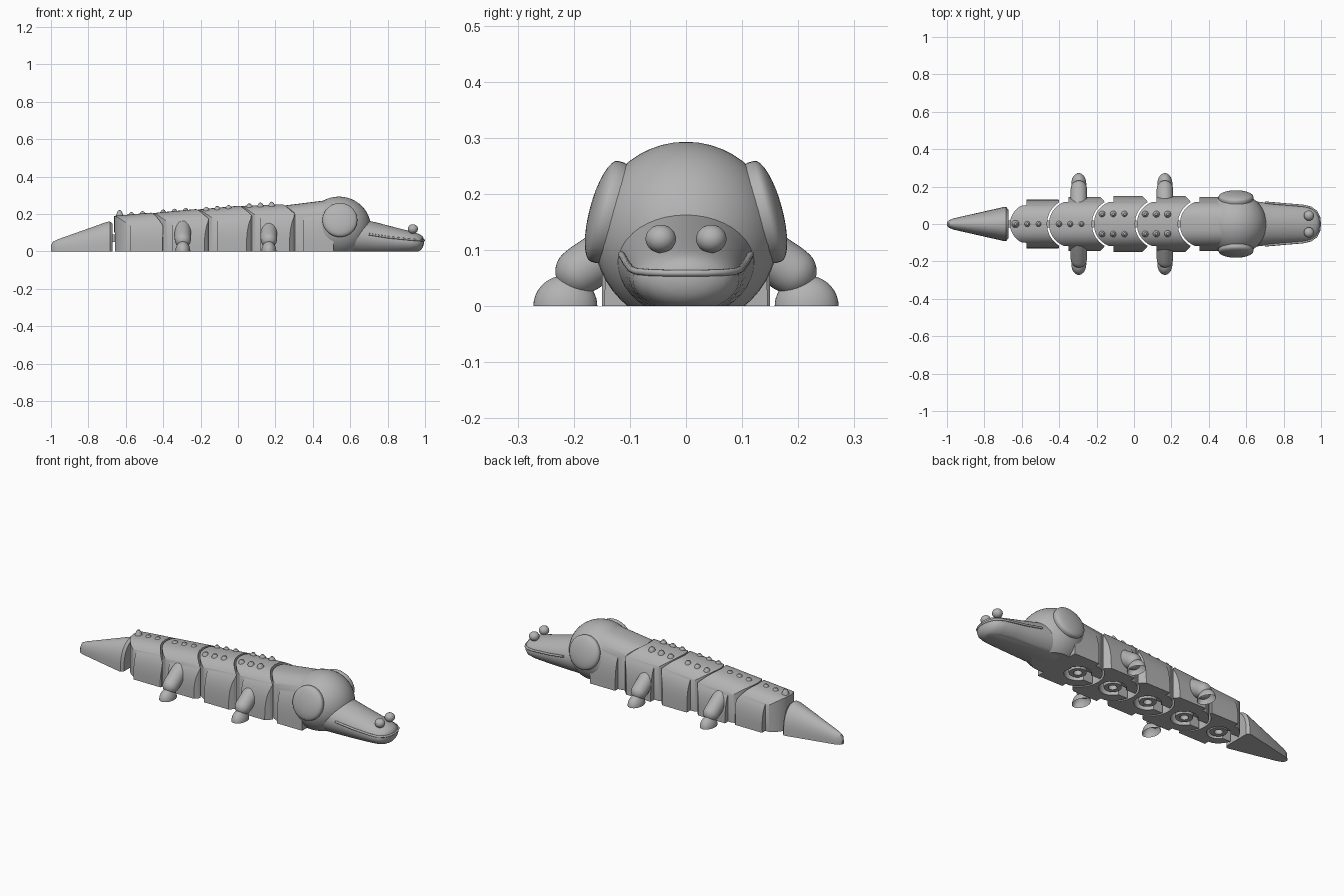
import bpy
import bmesh
from math import pi, sin, cos, sqrt, radians
from mathutils import Matrix, Vector

old = bpy.data.objects.get("Cube")
if old:
    bpy.data.objects.remove(old, do_unlink=True)

GREY = (0.45, 0.45, 0.45, 1)
grey = bpy.data.materials.new("plain grey")
grey.use_nodes = True
grey.diffuse_color = GREY
grey.node_tree.nodes["Principled BSDF"].inputs["Base Color"].default_value = GREY


def finish(name, bm, matrix=None, angle=35):
    """Turn a bmesh into a shaded object."""
    if matrix:
        bm.transform(matrix)
    bmesh.ops.remove_doubles(bm, verts=bm.verts, dist=0.0002)
    bmesh.ops.recalc_face_normals(bm, faces=bm.faces)
    mesh = bpy.data.meshes.new(name)
    bm.to_mesh(mesh)
    bm.free()
    mesh.materials.append(grey)
    obj = bpy.data.objects.new(name, mesh)
    bpy.context.collection.objects.link(obj)
    shade(obj, angle)
    return obj


def shade(obj, angle=35):
    bpy.ops.object.select_all(action="DESELECT")
    obj.select_set(True)
    bpy.context.view_layer.objects.active = obj
    bpy.ops.object.shade_smooth_by_angle(angle=radians(angle))


def cut_floor(bm):
    """Slice everything below the ground and close the base."""
    geom = bm.verts[:] + bm.edges[:] + bm.faces[:]
    cut = bmesh.ops.bisect_plane(bm, geom=geom, plane_co=(0, 0, 0), plane_no=(0, 0, 1), clear_inner=True)
    edges = [e for e in cut["geom_cut"] if isinstance(e, bmesh.types.BMEdge)]
    bmesh.ops.holes_fill(bm, edges=edges)


def ball(name, centre, radii, grounded=False):
    bm = bmesh.new()
    bmesh.ops.create_uvsphere(bm, u_segments=40, v_segments=24, radius=1)
    bm.transform(Matrix.Translation(centre) @ Matrix.Diagonal((*radii, 1)))
    if grounded:
        cut_floor(bm)
    return finish(name, bm)


def loft(name, rings, grounded=True, angle=35):
    """Skin closed rings of points and cap both ends."""
    bm = bmesh.new()
    loops = [[bm.verts.new(p) for p in ring] for ring in rings]
    for a, b in zip(loops, loops[1:]):
        for i in range(len(a)):
            j = (i + 1) % len(a)
            bm.faces.new((a[i], a[j], b[j], b[i]))
    bm.faces.new(loops[0])
    bm.faces.new(loops[-1])
    if grounded:
        cut_floor(bm)
    return finish(name, bm, angle=angle)


def lathe(name, profile, matrix, closed=False, steps=40):
    """Spin a (radius, height) profile about local z."""
    bm = bmesh.new()
    pts = [bm.verts.new((r, 0, z)) for r, z in profile]
    pairs = list(zip(pts, pts[1:])) + ([(pts[-1], pts[0])] if closed else [])
    edges = [bm.edges.new(p) for p in pairs]
    bmesh.ops.spin(bm, geom=pts + edges, cent=(0, 0, 0), axis=(0, 0, 1), angle=2 * pi, steps=steps)
    return finish(name, bm, matrix)


def box(name, lo, hi):
    lo, hi = Vector(lo), Vector(hi)
    bm = bmesh.new()
    bmesh.ops.create_cube(bm, size=1)
    return finish(name, bm, Matrix.Translation((lo + hi) / 2) @ Matrix.Diagonal((*(hi - lo), 1)))


def carve(obj, cutters):
    for cutter in cutters:
        cutter.hide_render = True
        mod = obj.modifiers.new("cut", "BOOLEAN")
        mod.operation, mod.solver, mod.object = "DIFFERENCE", "EXACT", cutter
        bpy.context.view_layer.objects.active = obj
        bpy.ops.object.modifier_apply(modifier=mod.name)
        bpy.data.objects.remove(cutter, do_unlink=True)
    shade(obj)


def body_link(name, c, r, w, h0, h1, nxt=None, end=0):
    """Arched link: round nose about x=c, hollow rear fitting the next link."""
    edge = r - 0.008
    ys = [w * abs(cos(t * pi / 36)) ** 0.62 * (1 if t < 18 else -1) for t in range(37)]
    ys = sorted(ys + [s * (edge + d) for s in (-1, 1) for d in (-0.0005, 0.0005)])

    def back(y):
        return c - sqrt(r * r - y * y) if abs(y) <= edge else c - 0.02

    def front(y):
        if nxt is None:
            return end
        if abs(y) < 0.118:
            return nxt - sqrt(0.135 ** 2 - y * y)
        return nxt - 0.07 - max(0, abs(y) - 0.125)

    rings = []
    for y in ys:
        arch = max(0, 1 - abs(y / w) ** 2.9) ** (1 / 2.9)
        a, b = back(y), front(y)
        rings.append([(a, y, 0), (a, y, h0 * arch), (b, y, h1 * arch), (b, y, 0)])
    obj = loft(name, rings, grounded=False)
    hole = lathe("socket_cutter", [(0, -0.02), (r * 0.56, -0.02), (r * 0.56, 0.11), (0, 0.11)],
                 Matrix.Translation((c, 0, 0)))
    slot = box("slot_cutter", (c - 0.2, -0.03, -0.02), (c, 0.03, 0.1))
    carve(obj, [hole, slot])
    # hinge ring and the tab that carries it
    lathe(name + "_hinge_ring", [(0.022, 0.004), (0.045, 0.004), (0.05, 0.09), (0.022, 0.09)],
          Matrix.Translation((c, 0, 0)), closed=True)
    box(name + "_hinge_tab", (c - r - 0.04, -0.018, 0.05), (c - 0.04, 0.018, 0.09))


# Body links from rear to neck
body_link("rear_link", -0.555, 0.108, 0.13, 0.19, 0.207, nxt=-0.33)
body_link("hip_link", -0.33, 0.125, 0.145, 0.205, 0.226, nxt=-0.09)
body_link("middle_link", -0.09, 0.125, 0.15, 0.224, 0.244, nxt=0.14)
body_link("shoulder_link", 0.14, 0.125, 0.15, 0.243, 0.252, nxt=0.37)
body_link("neck_link", 0.37, 0.125, 0.145, 0.245, 0.278, end=0.51)

# Tail
tail = [(-1.0, 0.008, 0.03), (-0.99, 0.02, 0.052), (-0.965, 0.03, 0.064), (-0.7, 0.09, 0.158),
        (-0.685, 0.092, 0.16), (-0.672, 0.078, 0.15)]
loft("tail", [[(x, w * cos(t * pi / 20), h * sin(t * pi / 20) ** 0.75) for t in range(21)]
              for x, w, h in tail], grounded=False)

# Head and snout
ball("head", (0.54, 0, 0.128), (0.17, 0.165, 0.165), grounded=True)
snout = [(0.55, 0.13, -0.02, 0.205), (0.65, 0.121, -0.02, 0.176), (0.75, 0.108, -0.02, 0.152),
         (0.85, 0.101, -0.015, 0.126), (0.92, 0.095, -0.01, 0.108), (0.955, 0.084, -0.004, 0.098),
         (0.975, 0.067, 0.006, 0.09), (0.988, 0.042, 0.02, 0.08), (0.994, 0.015, 0.04, 0.065)]
loft("snout", [[(x, w * cos(t * pi / 20), (lo + hi) / 2 + (hi - lo) / 2 * sin(t * pi / 20))
                for t in range(40)] for x, w, lo, hi in snout], angle=50)

# Lip running round the snout
half = [(0.7, 0.115, 0.092), (0.8, 0.106, 0.076), (0.9, 0.098, 0.066), (0.945, 0.088, 0.062),
        (0.975, 0.066, 0.06), (0.99, 0.035, 0.059)]
path = half + [(0.994, 0, 0.059)] + [(x, -y, z) for x, y, z in reversed(half)]
curve = bpy.data.curves.new("lip", "CURVE")
curve.dimensions = "3D"
curve.bevel_depth = 0.006
curve.bevel_resolution = 3
curve.use_fill_caps = True
spline = curve.splines.new("POLY")
spline.points.add(len(path) - 1)
for point, co in zip(spline.points, path):
    point.co = (*co, 1)
curve.materials.append(grey)
bpy.context.collection.objects.link(bpy.data.objects.new("lip", curve))

# Paired parts: nostrils, head discs, legs
for side, s in (("left", 1), ("right", -1)):
    ball(side + "_nostril_bump", (0.935, s * 0.045, 0.12), (0.027, 0.027, 0.025))
    normal = Vector((0, s * 0.965, 0.26))
    place = Matrix.Translation((0.545, 0, 0.13)) @ normal.to_track_quat("Z", "Y").to_matrix().to_4x4()
    dome = [(0.088, 0.12), (0.093, 0.14)]
    dome += [(0.093 * cos(t * pi / 16), 0.15 + 0.027 * sin(t * pi / 16)) for t in range(9)]
    lathe(side + "_head_disc", dome, place)
    for pos, x in (("front", 0.165), ("rear", -0.295)):
        ball(f"{pos}_{side}_foot", (x, s * 0.215, 0), (0.04, 0.057, 0.055), grounded=True)
        axis = Vector((0, s * 0.09, -0.06))
        spot = Matrix.Translation((x, s * 0.115, 0.112)) @ axis.to_track_quat("Z", "Y").to_matrix().to_4x4()
        limb = [(0, -0.04), (0.044, -0.03), (0.044, 0.08)]
        limb += [(0.043 * cos(t * pi / 16), 0.09 + 0.043 * sin(t * pi / 16)) for t in range(9)]
        lathe(f"{pos}_{side}_leg", limb, spot)

# Rounded studs along the back
stud = [(0.018, -0.02), (0.018, 0.004), (0.011, 0.015), (0.007, 0.02), (0, 0.022)]
rows = [(-0.57, -0.51), (-0.40, -0.34, -0.28), (-0.17, -0.11, -0.05, 0.06, 0.12, 0.18)]
for row, xs in enumerate(rows):
    for x in xs:
        for y in ((0,) if row < 2 else (-0.052, 0.052)):
            top = 0.233 + 0.078 * x - abs(y) * 0.06
            lathe("back_stud", stud, Matrix.Translation((x, y, top)), steps=20)

# Taller horn at the rear
lathe("rear_horn", [(0.026, -0.03), (0.024, 0), (0.012, 0.03), (0.007, 0.037), (0, 0.039)],
      Matrix.Translation((-0.633, 0, 0.182)), steps=24)
